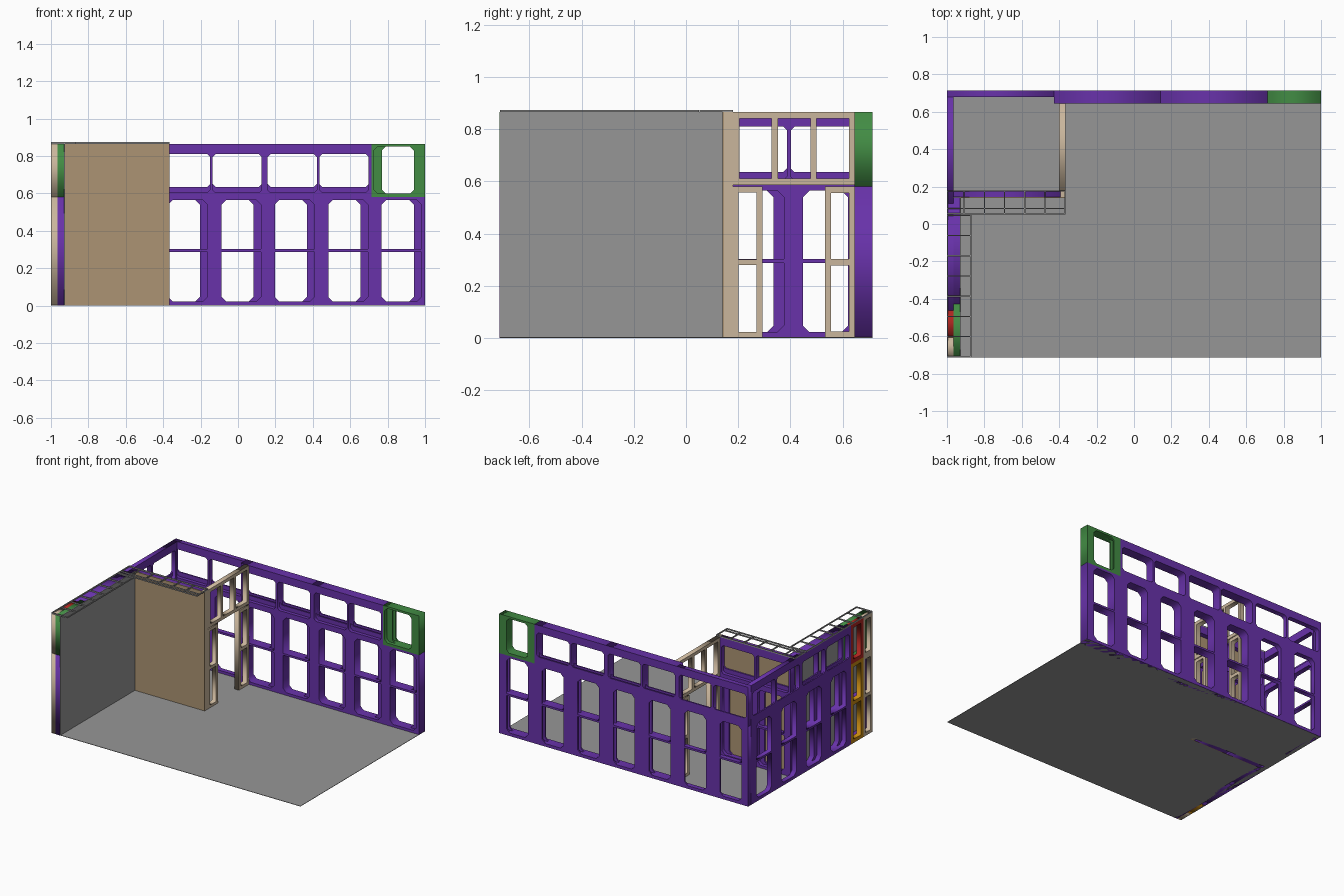
import bpy
import bmesh
from mathutils import Matrix, Vector

cube = bpy.data.objects.get("Cube")
if cube:
    bpy.data.objects.remove(cube, do_unlink=True)


def material(name, *srgb):
    color = [((c / 255 + 0.055) / 1.055) ** 2.4 for c in srgb] + [1.0]
    mat = bpy.data.materials.new(name)
    mat.use_nodes = True
    mat.diffuse_color = color
    mat.node_tree.nodes["Principled BSDF"].inputs["Base Color"].default_value = color
    return mat


PURPLE = material("purple", 104, 50, 170)
GREEN = material("green", 66, 140, 68)
TAN = material("light wood", 202, 182, 156)
BOARD = material("brown board", 172, 148, 115)
GREY = material("grey", 150, 150, 150)
RED = material("red", 175, 38, 32)
ORANGE = material("orange", 200, 138, 18)

COL = 2 / 7         # width of one wall column
SPLIT = 0.58        # height where upper panels start
TOP = 0.865
UP = TOP - SPLIT
THICK = 0.035       # thickness of one panel layer
SKIN = 0.01


def box(name, mat, lo, hi):
    lo, hi = Vector(lo), Vector(hi)
    bm = bmesh.new()
    bmesh.ops.create_cube(bm, size=1)
    for v in bm.verts:
        v.co = (lo + hi) / 2 + v.co * (hi - lo)
    mesh = bpy.data.meshes.new(name)
    bm.to_mesh(mesh)
    bm.free()
    mesh.materials.append(mat)
    obj = bpy.data.objects.new(name, mesh)
    bpy.context.collection.objects.link(obj)
    return obj


def outline(u0, v0, u1, v1, low=0.0, high=0.0):
    """Rectangle whose lower and upper corners can be chamfered."""
    pts = []
    for u, v, c, su, sv in ((u0, v0, low, 1, 1), (u1, v0, low, -1, 1),
                            (u1, v1, high, -1, -1), (u0, v1, high, 1, -1)):
        pair = [(u, v + sv * c), (u + su * c, v)] if c else [(u, v)]
        pts += pair if su == sv else pair[::-1]
    return pts


def plate(name, mat, axis, u, z, w, h, near, far, holes):
    """Upright plate along x or y, pierced by holes, between two depths."""
    curve = bpy.data.curves.new(name, 'CURVE')
    curve.dimensions = '2D'
    curve.fill_mode = 'BOTH'
    curve.extrude = abs(far - near) / 2
    for pts in [outline(0, 0, w, h)] + [outline(*hole) for hole in holes]:
        spline = curve.splines.new('POLY')
        spline.points.add(len(pts) - 1)
        for p, (a, b) in zip(spline.points, pts):
            p.co = (a, b, 0, 1)
        spline.use_cyclic_u = True
    temp = bpy.data.objects.new(name, curve)
    bpy.context.collection.objects.link(temp)
    deps = bpy.context.evaluated_depsgraph_get()
    mesh = bpy.data.meshes.new_from_object(temp.evaluated_get(deps))
    bpy.data.objects.remove(temp, do_unlink=True)
    mid = (near + far) / 2
    along = Vector((1, 0, 0)) if axis == 'x' else Vector((0, 1, 0))
    up = Vector((0, 0, 1))
    place = Matrix((along, up, along.cross(up))).transposed().to_4x4()
    place.translation = (u, mid, z) if axis == 'x' else (mid, u, z)
    mesh.transform(place)
    mesh.materials.clear()
    mesh.materials.append(mat)
    obj = bpy.data.objects.new(name, mesh)
    bpy.context.collection.objects.link(obj)


def layered(name, mat, axis, u, z, w, h, face, side, narrow, wide):
    """Panel made of a skin with smaller windows and ribs with larger ones."""
    back = face + side * SKIN
    plate(name + "_skin", mat, axis, u, z, w, h, face, back, narrow)
    plate(name + "_ribs", mat, axis, u, z, w, h, back, face + side * THICK, wide)


def lower_panel(name, axis, u, face, side):
    def windows(right):
        return [(0.054, 0.022, right, 0.288, 0.025, 0),
                (0.054, 0.302, right, 0.565, 0, 0.025)]
    layered(name, PURPLE, axis, u, 0, COL, SPLIT, face, side,
            windows(0.226), windows(0.266))


def upper_panel(name, axis, u, face, side):
    def windows(low):
        return [(0.016, low, COL - 0.007, 0.23, 0.015, 0.015),
                (COL + 0.007, low, 2 * COL - 0.016, 0.23, 0.015, 0.015)]
    layered(name, PURPLE, axis, u, SPLIT, 2 * COL, UP, face, side,
            windows(0.055), windows(0.024))


def green_panel(name, axis, u, face, side):
    layered(name, GREEN, axis, u, SPLIT, COL, UP, face, side,
            [(0.056, 0.02, 0.226, 0.27, 0.02, 0.02)],
            [(0.012, 0.02, 0.226, 0.27, 0.02, 0.02)])


def wall_run(name, axis, start, lowers, uppers, face, side):
    for i in range(lowers):
        lower_panel(f"{name}_lower_{i}", axis, start + i * COL, face, side)
    for i in range(uppers):
        upper_panel(f"{name}_upper_{i}", axis, start + i * 2 * COL, face, side)


def stud_frame(name, mat, axis, u, z, w, h, near, cells, rail=0.024, rows=1):
    """Timber frame divided into equal cells."""
    cw = (w - rail) / cells
    ch = (h - rail) / rows
    holes = [(rail + i * cw, rail + j * ch, (i + 1) * cw, (j + 1) * ch)
             for i in range(cells) for j in range(rows)]
    plate(name, mat, axis, u, z, w, h, near, near + THICK, holes)


box("floor", GREY, (-1, -0.713, 0), (1, 0.713, 0.003))

# Back wall, outer and inner layers
wall_run("back_outer", 'x', -1, 7, 3, 0.715, -1)
wall_run("back_inner", 'x', -1 + 2 * COL, 5, 2, 0.715 - THICK, -1)
green_panel("back_outer_corner", 'x', 1 - COL, 0.715, -1)
green_panel("back_inner_corner", 'x', 1 - COL, 0.715 - THICK, -1)

# Side wall, outer and inner layers
OUTER = 0.68 - 4 * COL
wall_run("side_outer", 'y', OUTER, 4, 2, -1, 1)
wall_run("side_inner", 'y', 0.143 - 3 * COL, 3, 0, -1 + THICK, 1)
upper_panel("side_inner_upper", 'y', 0.143 - 2 * COL, -1 + THICK, 1)
green_panel("side_inner_corner", 'y', 0.143 - COL * 3, -1 + THICK, 1)

# Filler frames closing the end of the side wall
HALF = COL / 2
FILL = OUTER - HALF
END = -0.713
stud_frame("filler_lower", ORANGE, 'y', FILL, 0, HALF, SPLIT, -1, 1, 0.028, 2)
stud_frame("filler_upper", RED, 'y', FILL, SPLIT, HALF, UP, -1, 1, 0.028)
stud_frame("end_lower", TAN, 'y', END, 0, FILL - END, SPLIT, -1, 1, 0.024, 2)
stud_frame("end_upper", TAN, 'y', END, SPLIT, FILL - END, UP, -1, 1)

# Partition with its boards and end post
wall_run("partition", 'x', -1 + THICK, 2, 1, 0.145, 1)
box("partition_board", BOARD, (-0.93, 0.139, 0), (-0.365, 0.145, TOP))
box("partition_post", TAN, (-0.393, 0.145, 0), (-0.365, 0.18, TOP))
box("side_board", GREY, (-0.93, -0.713, 0), (-0.925, 0.139, TOP))

# Timber doorway between partition and back wall
DOOR = -0.40
stud_frame("door_left_frame", TAN, 'y', 0.18, 0, 0.113, SPLIT, DOOR, 1, 0.022, 2)
stud_frame("door_right_frame", TAN, 'y', 0.532, 0, 0.116, SPLIT, DOOR, 1, 0.024, 2)
stud_frame("door_header", TAN, 'y', 0.18, SPLIT + 0.006, 0.468, UP - 0.006, DOOR, 3)


# Flat ladders resting on top of the walls
def ladder(name, lo, hi, along, rails, rungs):
    bar = 0.006
    across = 1 - along
    for kind, axis, spots in (("rail", across, rails), ("rung", along, rungs)):
        for i, s in enumerate(spots):
            a, b = [lo[0], lo[1], TOP], [hi[0], hi[1], TOP + 0.009]
            a[axis], b[axis] = s - bar / 2, s + bar / 2
            box(f"{name}_{kind}_{i}", GREY, a, b)


STEP = 0.108
ladder("side_ladder", (-1, -0.713), (-0.87, 0.048), 1, (-0.997, -0.873),
       [-0.71 + STEP * i for i in range(8)])
ladder("partition_ladder", (-1, 0.052), (-0.365, 0.18), 0, (0.055, 0.083, 0.177),
       [-0.997] + [-0.368 - STEP * i for i in range(6)])
